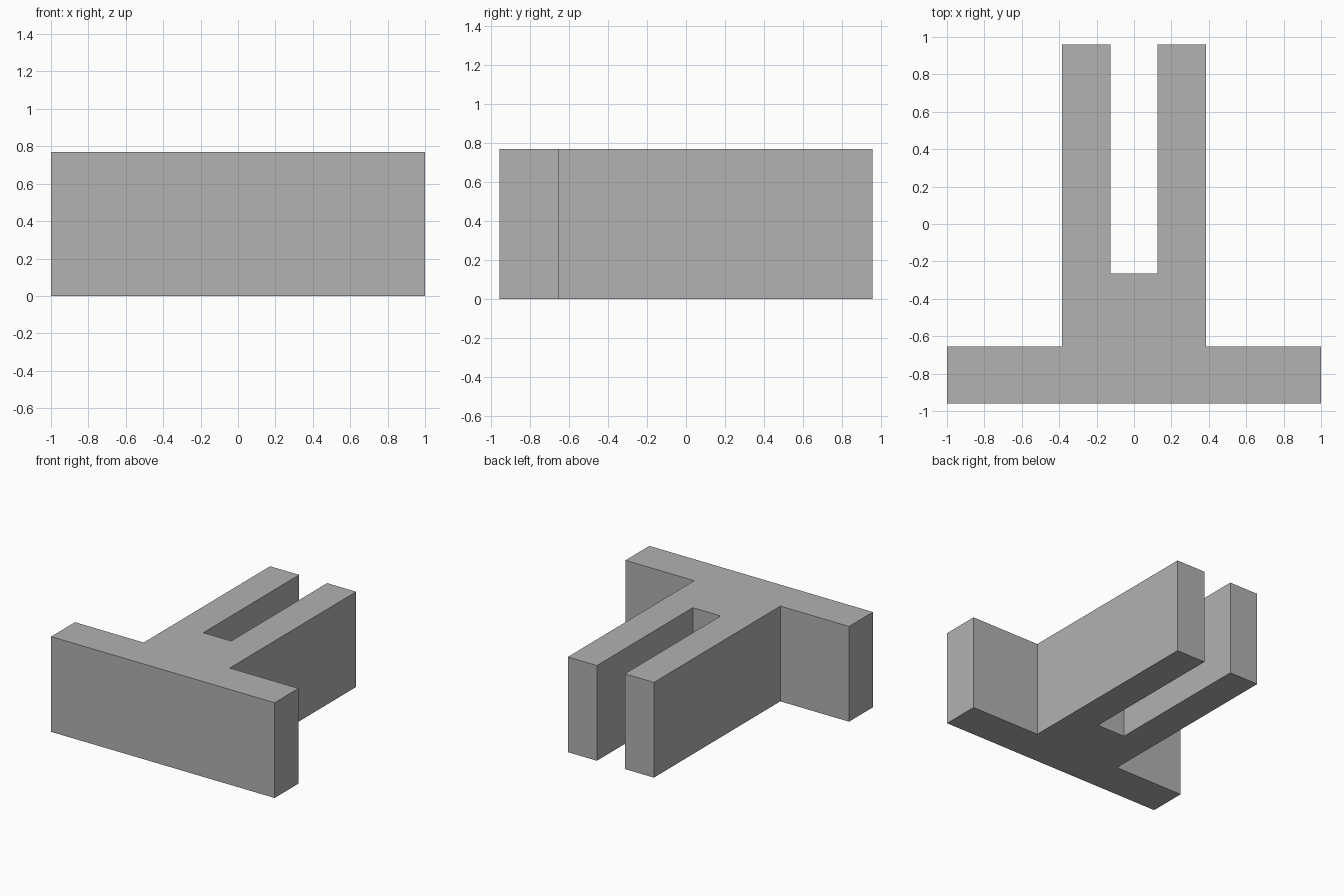
import bpy
import bmesh

cube = bpy.data.objects.get("Cube")
if cube:
    bpy.data.objects.remove(cube, do_unlink=True)

HEIGHT = 0.77
BACK, FRONT = 0.96, -0.96
FLANGE_BACK, SLOT_END = -0.655, -0.265
STEM_HALF, SLOT_HALF = 0.385, 0.125

# Plain grey material
grey = bpy.data.materials.new("plain_grey")
grey.use_nodes = True
color = (0.445, 0.445, 0.445, 1)
grey.diffuse_color = color
grey.node_tree.nodes["Principled BSDF"].inputs["Base Color"].default_value = color

# Right half of the outline, mirrored to make the slotted T
half = [(1, FRONT), (1, FLANGE_BACK), (STEM_HALF, FLANGE_BACK),
        (STEM_HALF, BACK), (SLOT_HALF, BACK), (SLOT_HALF, SLOT_END)]
outline = half + [(-x, y) for x, y in reversed(half)]

# Extrude the outline upwards into a solid block
bm = bmesh.new()
base = bm.faces.new([bm.verts.new((x, y, 0)) for x, y in outline])
result = bmesh.ops.extrude_face_region(bm, geom=[base], use_keep_orig=True)
top = [v for v in result["geom"] if isinstance(v, bmesh.types.BMVert)]
bmesh.ops.translate(bm, verts=top, vec=(0, 0, HEIGHT))
bmesh.ops.recalc_face_normals(bm, faces=bm.faces)

mesh = bpy.data.meshes.new("slotted_t_block")
bm.to_mesh(mesh)
bm.free()
mesh.materials.append(grey)
block = bpy.data.objects.new("slotted_t_block", mesh)
bpy.context.collection.objects.link(block)
